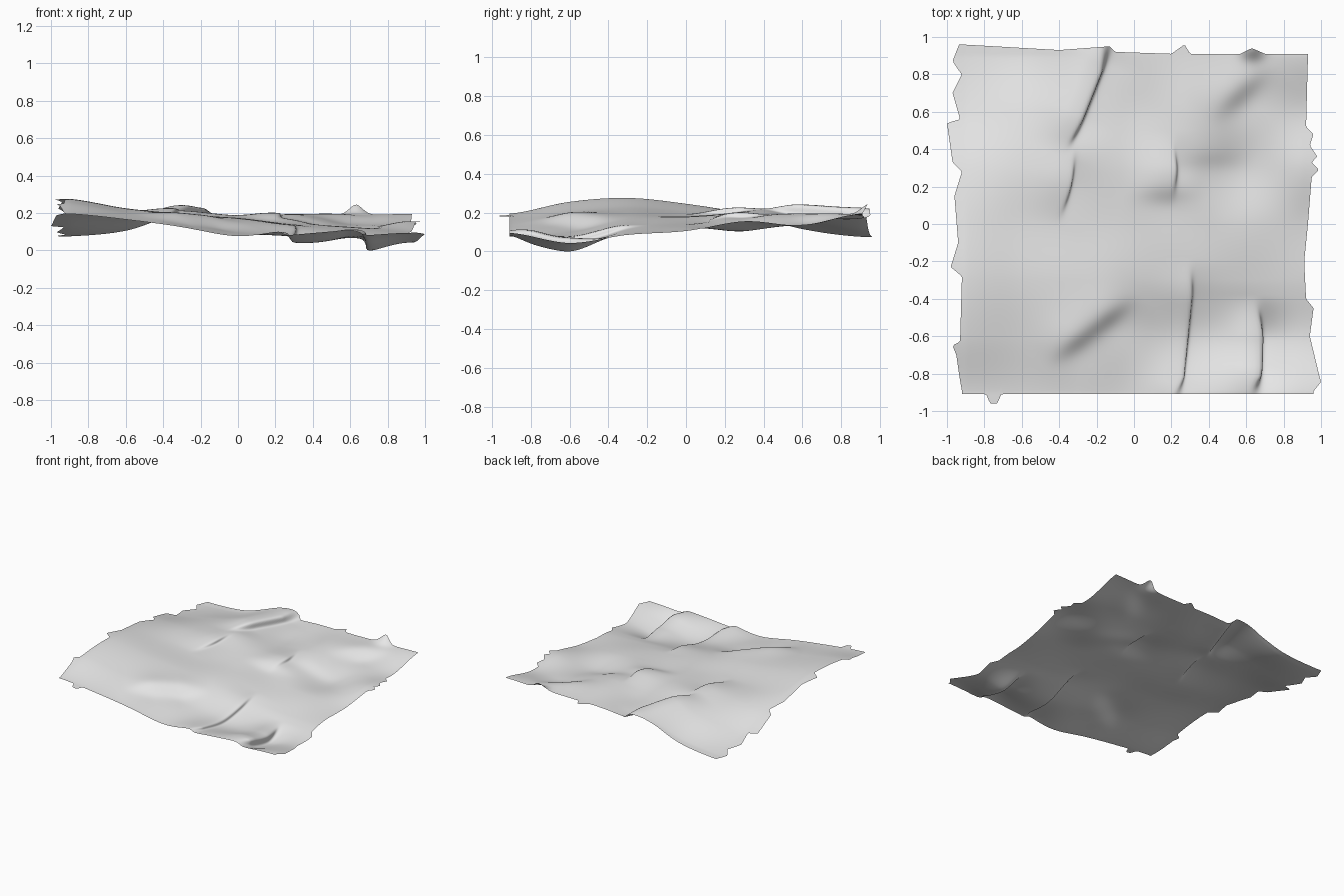
import bpy, math
from mathutils import Vector

old = bpy.data.objects.get("Cube")
if old:
    bpy.data.objects.remove(old)

RES = 170  # cells along each side
HALF = 0.93

# Coarse heights in hundredths, front row to back row, left to right
HEIGHTS = [
    (20, 17, 13, 8, 10, 10, 10),
    (26, 21, 18, 11, 6, 4, 5),
    (28, 23, 20, 17, 13, 10, 9),
    (25, 21, 19, 18, 15, 13, 11),
    (20, 21, 22, 19, 18, 11, 16),
    (12, 17, 22, 17, 20, 16, 14),
    (8, 11, 20, 19, 19, 19, 20),
]

# Folds: start, end, drop, softness, overhang (ground falls to the left of travel)
FOLDS = [
    ((-.13, .97), (-.33, .47), .06, .02, .035),
    ((-.33, .33), (-.38, .10), .03, .02, .035),
    ((.21, .38), (.21, .20), .03, .02, .035),
    ((.30, -.30), (.23, -.97), .03, .02, .035),
    ((.66, -.50), (.65, -.88), .09, .03, .05),
    ((-.05, -.45), (-.38, -.70), .05, .05, 0),
    ((.68, .78), (.48, .60), .05, .06, 0),
    ((.30, .15), (.05, .15), .03, .06, 0),
    ((.55, .34), (.30, .34), .02, .06, 0),
]

# Torn outlines: position along the edge, edge distance from the centre (hundredths)
LEFT = [(-91, 92), (-70, 95), (-65, 97), (-63, 93), (-28, 92), (-23, 98), (-10, 94),
        (15, 96), (28, 92), (33, 97), (54, 100), (56, 93), (70, 97), (80, 92), (86, 97), (96, 92)]
RIGHT = [(-91, 96), (-85, 100), (-60, 94), (-45, 96), (-40, 92), (-20, 91), (0, 93), (25, 95),
         (29, 99), (33, 95), (36, 98), (42, 94), (48, 96), (52, 92), (90, 93)]
FRONT = [(-79, 91), (-77, 96), (-73, 96), (-71, 91)]
BACK = [(-92, 96), (-40, 93), (-13, 95), (-10, 92), (20, 91), (27, 96), (30, 91),
        (57, 91), (63, 94), (70, 91)]


def outline(points, t):
    """Distance of a torn edge at position t."""
    t *= 100
    if t <= points[0][0]:
        return points[0][1] / 100
    for (a, da), (b, db) in zip(points, points[1:]):
        if t <= b:
            return (da + (db - da) * (t - a) / (b - a)) / 100
    return points[-1][1] / 100


def spline(values, t):
    """Smooth curve through evenly spaced values, t from 0 to 1."""
    n = len(values) - 1
    t = min(max(t, 0), 1) * n
    i = min(int(t), n - 1)
    f = t - i
    p, a, b, q = (values[min(max(i + k, 0), n)] for k in (-1, 0, 1, 2))
    ta, tb = (b - p) / 2, (q - a) / 2
    h = f * f * (3 - 2 * f)
    return a + (b - a) * h + ta * f * (1 - f) ** 2 - tb * f * f * (1 - f)


def smooth(t):
    t = min(max(t, 0), 1)
    return t * t * (3 - 2 * t)


def fold(p, start, end, drop, soft, hang):
    """Height change and sideways lean caused by one fold."""
    a, b = Vector(start), Vector(end)
    d = (b - a).normalized()
    side = Vector((-d.y, d.x))
    along = (p - a).dot(d)
    across = (p - a).dot(side)
    length = (b - a).length
    edge = .12
    fade = smooth((along + edge) / edge / 2) * smooth((length + edge - along) / edge / 2)
    rise = -drop / 2 * math.tanh(across / soft) * math.exp(-(across / .16) ** 2)
    lean = hang * math.exp(-((across + .02) / .03) ** 2)
    return rise * fade, side * lean * fade


def ground_point(u, v):
    """Surface point for u, v from -1 to 1."""
    p = Vector((u, v)) * HALF
    # move the outer band in or out to the torn outline
    wu, wv = (max(0, (abs(t) - .88) / .12) for t in (u, v))
    x_edge = outline(LEFT if u < 0 else RIGHT, p.y)
    y_edge = outline(FRONT if v < 0 else BACK, p.x)
    p.x += math.copysign(wu, u) * (x_edge - HALF)
    p.y += math.copysign(wv, v) * (y_edge - HALF)
    tx, ty = (p.x + .9) / 1.8, (p.y + .9) / 1.8
    z = spline([spline(row, tx) for row in HEIGHTS], ty) / 100
    # small peak on the back edge
    z += .06 * math.exp(-((p.x - .63) / .06) ** 2 - ((p.y - .95) / .06) ** 2)
    shift = Vector((0, 0))
    for f in FOLDS:
        rise, lean = fold(p, *f)
        z += rise
        shift += lean * (1 - max(wu, wv))
    return (p.x + shift.x, p.y + shift.y, z)


# Ground sheet
steps = [2 * i / RES - 1 for i in range(RES + 1)]
verts = [ground_point(u, v) for v in steps for u in steps]
low = min(p[2] for p in verts)
verts = [(x, y, z - low) for x, y, z in verts]
row = RES + 1
faces = [(k, k + 1, k + row + 1, k + row)
         for j in range(RES) for k in range(j * row, j * row + RES)]
mesh = bpy.data.meshes.new("ground_sheet")
mesh.from_pydata(verts, [], faces)
mesh.shade_smooth()
ground = bpy.data.objects.new("ground_sheet", mesh)
bpy.context.collection.objects.link(ground)

# Light grey material
grey = bpy.data.materials.new("light_grey")
grey.use_nodes = True
colour = (.8, .8, .8, 1)
grey.diffuse_color = colour
grey.node_tree.nodes["Principled BSDF"].inputs["Base Color"].default_value = colour
mesh.materials.append(grey)
